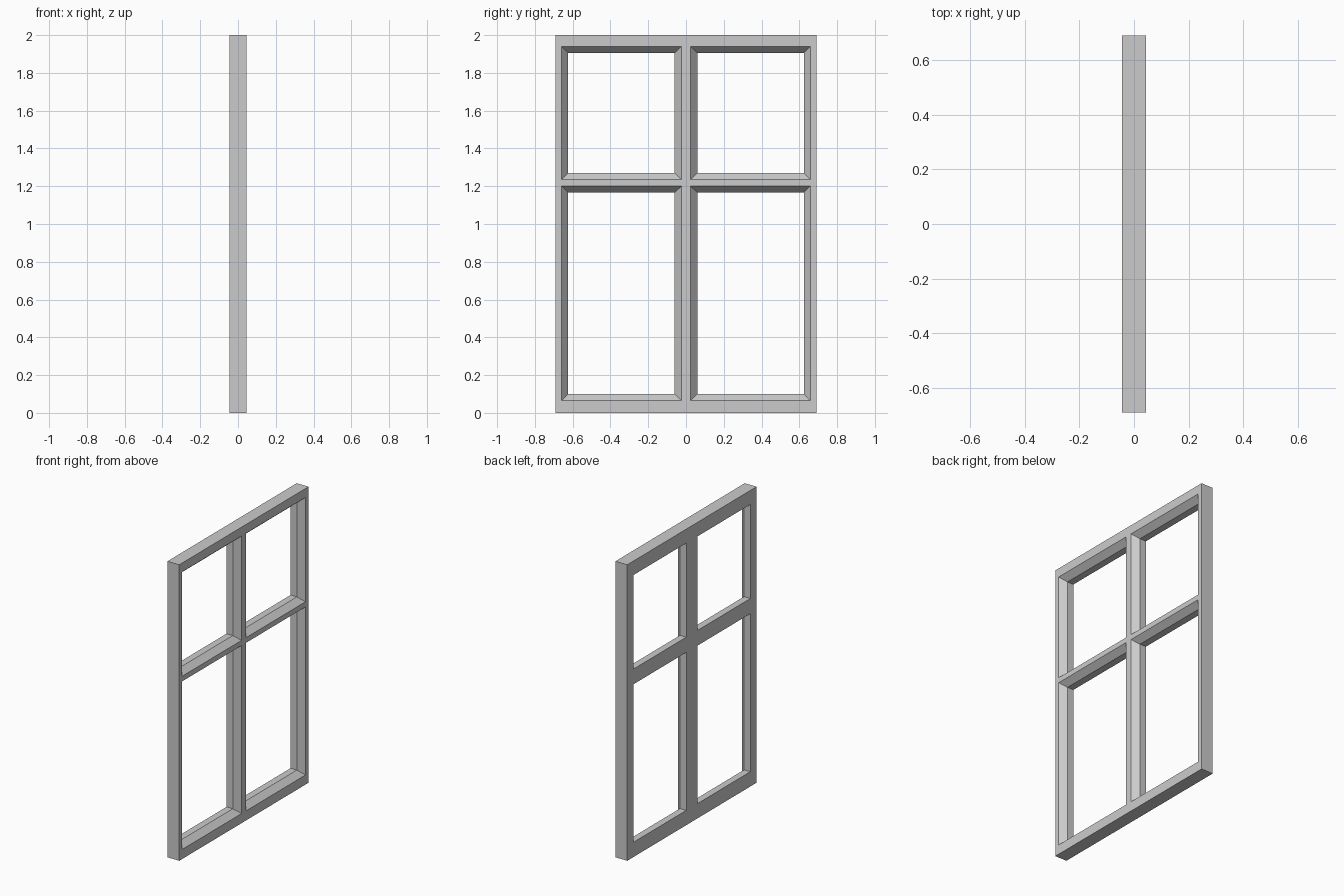
import bpy
import bmesh

if "Cube" in bpy.data.objects:
    bpy.data.objects.remove(bpy.data.objects["Cube"])

FRONT_X, MID_X, BACK_X = 0.044, 0.003, -0.044

# Grid lines of the moulded face (+x) and of the narrower openings behind it
FACE_Y = [-0.69, -0.658, -0.024, 0.024, 0.658, 0.69]
FACE_Z = [0.0, 0.065, 1.20, 1.235, 1.94, 2.0]
OPEN_Y = [-0.69, -0.624, -0.06, 0.06, 0.624, 0.69]
OPEN_Z = [0.0, 0.10, 1.167, 1.27, 1.905, 2.0]
N = 5  # cells per direction; odd/odd cells are the window openings

bm = bmesh.new()


def grid(x, ys, zs):
    return [[bm.verts.new((x, y, z)) for z in zs] for y in ys]


def corners(i, j):
    return [(i, j), (i + 1, j), (i + 1, j + 1), (i, j + 1)]


def bridge(a, b, loop):
    """Wall of quads between the same loop of grid points on two layers."""
    for (i, j), (k, l) in zip(loop, loop[1:] + loop[:1]):
        bm.faces.new((a[i][j], a[k][l], b[k][l], b[i][j]))


face = grid(FRONT_X, FACE_Y, FACE_Z)
mid = grid(MID_X, OPEN_Y, OPEN_Z)
back = grid(BACK_X, OPEN_Y, OPEN_Z)

for i in range(N):
    for j in range(N):
        loop = corners(i, j)
        if i % 2 and j % 2:
            # Opening: sloped moulding, then straight reveal
            bridge(face, mid, loop)
            bridge(mid, back, loop)
        else:
            # Rails, stiles and bars on both sides
            for layer in (face, back):
                bm.faces.new([layer[a][b] for a, b in loop])

# Outer edge of the frame
rim = ([(i, 0) for i in range(N)] + [(N, j) for j in range(N)]
       + [(i, N) for i in range(N, 0, -1)] + [(0, j) for j in range(N, 0, -1)])
bridge(face, back, rim)

# Drop unused layer points and clean up
bmesh.ops.delete(bm, geom=[v for v in bm.verts if not v.link_faces], context='VERTS')
bmesh.ops.recalc_face_normals(bm, faces=bm.faces[:])

mesh = bpy.data.meshes.new("window_frame")
bm.to_mesh(mesh)
bm.free()
bpy.context.collection.objects.link(bpy.data.objects.new("window_frame", mesh))
